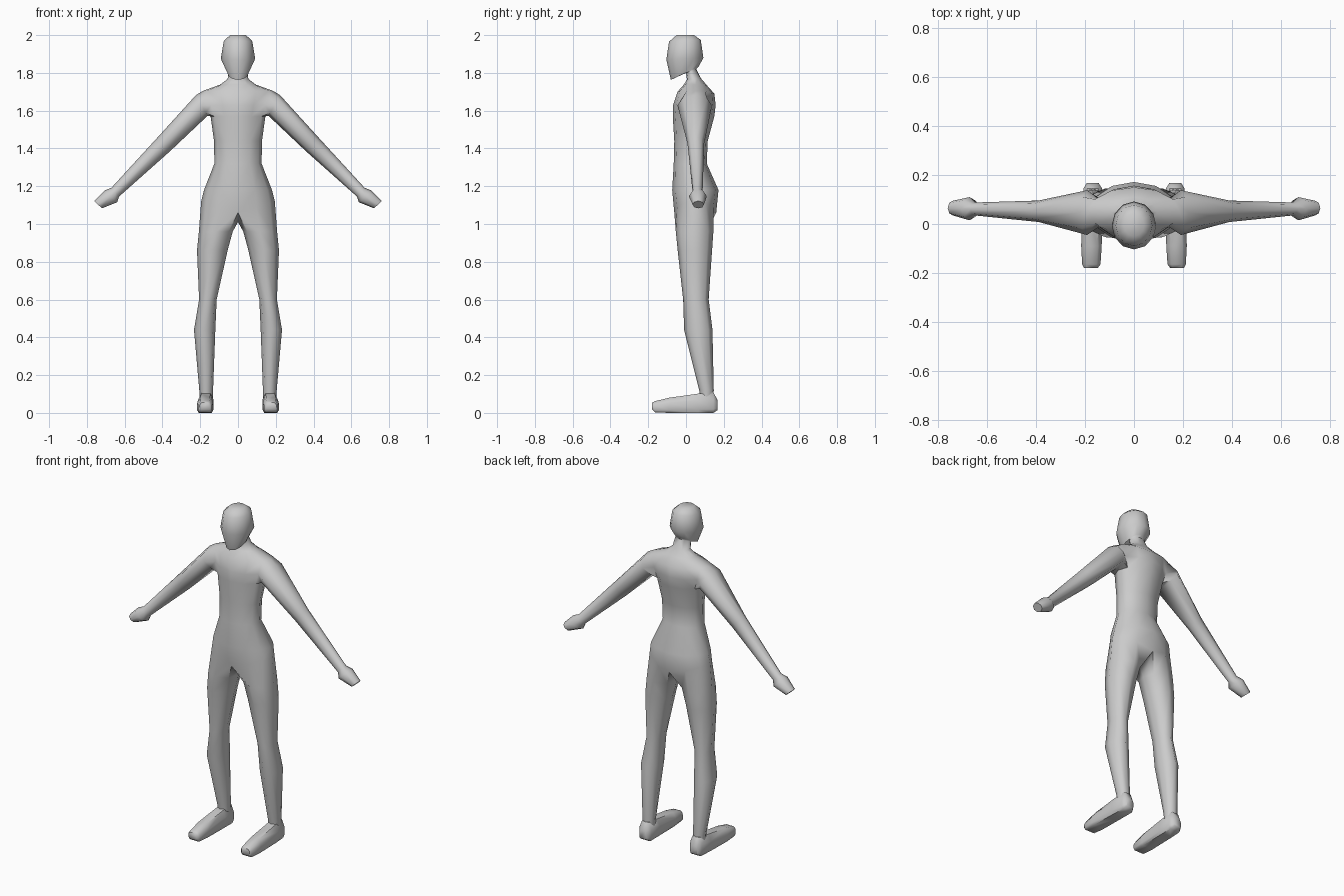
import bpy, bmesh
from math import sin, cos, radians
from mathutils import Vector as V

if "Cube" in bpy.data.objects:
    bpy.data.objects.remove(bpy.data.objects["Cube"])


def half_ring(bm, zf, zb, w, yf, yb, lift=0.0):
    """Seven points of a torso section, front centre round to back centre."""
    out = []
    for j in range(7):
        a = radians(30 * j)
        t = (1 - cos(a)) / 2
        x = w * sin(a)
        out.append(bm.verts.new((x, yf + (yb - yf) * t, zf + (zb - zf) * t + lift * sin(a))))
    return out


def ring(bm, centre, u, v, angles):
    return [bm.verts.new(centre + u * cos(radians(a)) + v * sin(radians(a))) for a in angles]


def bridge(bm, a, b):
    n = len(a)
    for i in range(n):
        j = (i + 1) % n
        bm.faces.new((a[i], a[j], b[j], b[i]))


def finish(bm, name):
    bmesh.ops.recalc_face_normals(bm, faces=bm.faces)
    mesh = bpy.data.meshes.new(name)
    bm.to_mesh(mesh)
    bm.free()
    ob = bpy.data.objects.new(name, mesh)
    bpy.context.collection.objects.link(ob)
    mod = ob.modifiers.new("mirror", 'MIRROR')
    mod.use_clip = True
    bpy.ops.object.select_all(action='DESELECT')
    ob.select_set(True)
    bpy.context.view_layer.objects.active = ob
    bpy.ops.object.shade_smooth_by_angle(angle=radians(60))
    return ob


bm = bmesh.new()

# Torso, neck and head: z front, z back, half width, y front, y back, side lift
rows = [half_ring(bm, *r) for r in (
    (1.06, 1.06, .195, -.062, .160, .06),
    (1.18, 1.18, .180, -.073, .172),
    (1.32, 1.32, .125, -.065, .110),
    (1.44, 1.44, .127, -.062, .115),
    (1.57, 1.57, .145, -.070, .150),
    (1.63, 1.63, .165, -.068, .157),
    (1.70, 1.69, .185, -.045, .150, .01),
    (1.74, 1.735, .095, -.010, .110),
    (1.765, 1.77, .055, .005, .080),
    (1.80, 1.82, .050, .000, .055),
    (1.763, 1.835, .055, -.080, .068),
    (1.87, 1.88, .091, -.104, .092),
    (1.965, 1.975, .075, -.090, .078),
    (2.0, 2.0, .042, -.050, .042),
)]
for k in range(len(rows) - 1):
    for j in range(6):
        if k in (4, 5) and j in (2, 3):
            continue  # arm opening
        bm.faces.new((rows[k][j], rows[k][j + 1], rows[k + 1][j + 1], rows[k + 1][j]))
bm.faces.new(rows[-1])

# Arm and hand: top (x, z), bottom (x, z), y front, y back
lo, mid, hi = rows[4], rows[5], rows[6]
prev = [hi[3], hi[2], mid[2], lo[2], lo[3], lo[4], mid[4], hi[4]]
for xt, zt, xb, zb, yf, yb in (
        (.222, 1.683, .162, 1.572, -.045, .138),
        (.420, 1.465, .360, 1.385, .008, .096),
        (.670, 1.192, .630, 1.145, .035, .088),
        (.705, 1.178, .640, 1.115, .015, .110),
        (.762, 1.122, .720, 1.083, .035, .095)):
    c = V(((xt + xb) / 2, (yf + yb) / 2, (zt + zb) / 2))
    cur = ring(bm, c, V((xt, c.y, zt)) - c, V((0, yf - c.y, 0)), range(0, 360, 45))
    bridge(bm, prev, cur)
    prev = cur
bm.faces.new(prev)

# Leg: z, inner x, outer x, y front, y back
prev = rows[0] + [bm.verts.new((0, .05, 1.01))]
for z, xi, xo, yf, yb in (
        (.96, .028, .207, -.054, .145),
        (.86, .055, .217, -.044, .138),
        (.60, .113, .206, -.015, .120),
        (.44, .120, .233, -.010, .140),
        (.12, .132, .205, .070, .147),
        (.05, .135, .200, .075, .145)):
    c = V(((xi + xo) / 2, (yf + yb) / 2, z))
    cur = ring(bm, c, V((0, yf - c.y, 0)), V((xo - c.x, 0, 0)),
               (-50, 0, 45, 90, 135, 180, 230, 270))
    bridge(bm, prev, cur)
    prev = cur
bm.faces.new(prev)
finish(bm, "body")

# Feet: y, inner x, outer x, z bottom, z top
bm = bmesh.new()
prev = None
for y, xi, xo, zb, zt in (
        (.168, .145, .193, .015, .065),
        (.145, .130, .207, .000, .110),
        (.065, .130, .212, .000, .102),
        (-.09, .132, .216, .000, .080),
        (-.165, .137, .212, .003, .062),
        (-.18, .148, .204, .018, .054)):
    dx, dz = (xo - xi) * .2, (zt - zb) * .35
    cur = [bm.verts.new((x, y, z)) for x, z in (
        (xi + dx / 2, zb), (xo - dx / 2, zb), (xo, zb + dz / 2), (xo, zt - dz),
        (xo - dx, zt), (xi + dx, zt), (xi, zt - dz), (xi, zb + dz / 2))]
    if prev:
        bridge(bm, prev, cur)
    else:
        bm.faces.new(cur)
    prev = cur
bm.faces.new(prev)
finish(bm, "feet")
